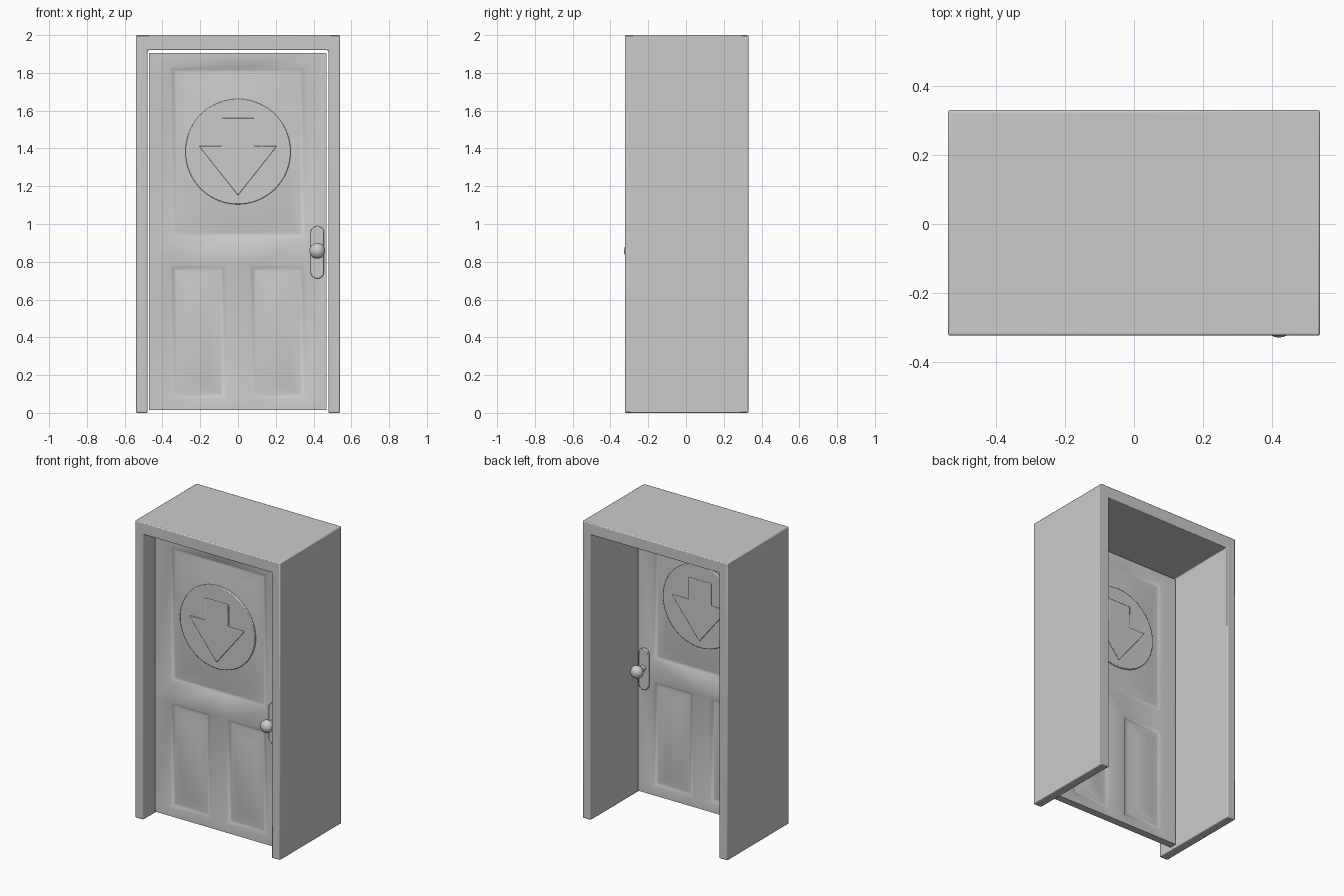
import bpy, bmesh, math
from mathutils import Matrix

if "Cube" in bpy.data.objects:
    bpy.data.objects.remove(bpy.data.objects["Cube"])

DOOR_Y = -0.185   # centre plane of the door leaf


def finish(name, bm, y=0.0, bevel=0.0, mirror=False, angle=40):
    bmesh.ops.recalc_face_normals(bm, faces=bm.faces)
    me = bpy.data.meshes.new(name)
    bm.to_mesh(me)
    bm.free()
    ob = bpy.data.objects.new(name, me)
    ob.location.y = y
    bpy.context.collection.objects.link(ob)
    if bevel:
        b = ob.modifiers.new("bevel", 'BEVEL')
        b.width, b.segments, b.limit_method = bevel, 2, 'ANGLE'
    if mirror:
        m = ob.modifiers.new("both_sides", 'MIRROR')
        m.use_axis = (False, True, False)
    bpy.ops.object.select_all(action='DESELECT')
    ob.select_set(True)
    bpy.context.view_layer.objects.active = ob
    bpy.ops.object.shade_smooth_by_angle(angle=math.radians(angle))
    return ob


def prism(name, pts, y0, y1, **kw):
    """Extrude an x-z outline from y0 to y1."""
    bm = bmesh.new()
    f = bm.faces.new([bm.verts.new((x, y0, z)) for x, z in pts])
    ext = bmesh.ops.extrude_face_region(bm, geom=[f])
    for v in ext["geom"]:
        if isinstance(v, bmesh.types.BMVert):
            v.co.y = y1
    if not any(abs(g.calc_center_median().y - y0) < 1e-6 for g in bm.faces):
        bm.faces.new([v for v in bm.verts if abs(v.co.y - y0) < 1e-6])
    return finish(name, bm, **kw)


def arc(cx, cz, r, a0, a1, n):
    return [(cx + r * math.cos(math.radians(a0 + (a1 - a0) * i / n)),
             cz + r * math.sin(math.radians(a0 + (a1 - a0) * i / n))) for i in range(n + 1)]


# Door frame: deep upside-down U
prism("door_frame", [(-.54, 0), (-.54, 2), (.54, 2), (.54, 0), (.478, 0),
                     (.478, 1.92), (-.478, 1.92), (-.478, 0)],
      -.324, .33, bevel=.006)

# Door leaf: half slab with three raised panels, mirrored to the back
xs = [-.47, -.36, -.06, .06, .36, .468]
zs = [.015, .07, .785, .92, 1.835, 1.905]
bm = bmesh.new()
grid = [[bm.verts.new((x, -.025, z)) for x in xs] for z in zs]
cells = {}
for j in range(5):
    for i in range(5):
        cells[i, j] = bm.faces.new((grid[j][i], grid[j][i + 1],
                                    grid[j + 1][i + 1], grid[j + 1][i]))
bm.normal_update()
rim = bmesh.ops.extrude_edge_only(bm, edges=[e for e in bm.edges if e.is_boundary])
for v in rim["geom"]:
    if isinstance(v, bmesh.types.BMVert):
        v.co.y = 0
lower = [cells[1, 1], cells[3, 1]]
upper = bmesh.ops.dissolve_faces(bm, faces=[cells[i, 3] for i in (1, 2, 3)])["region"]
bm.normal_update()
for face in lower + upper:
    for thick, depth in ((.018, -.013), (.015, 0), (.066, .014)):
        bmesh.ops.inset_individual(bm, faces=[face], thickness=thick, depth=depth,
                                   use_even_offset=True)
        bm.normal_update()
finish("door_leaf", bm, y=DOOR_Y, mirror=True)

# Round medallion and down arrow
prism("medallion", arc(0, 1.383, .279, 0, 355, 71), -.036, -.005,
      y=DOOR_Y, bevel=.005, mirror=True)
prism("down_arrow", [(-.086, 1.56), (.086, 1.56), (.086, 1.412), (.206, 1.412),
                     (0, 1.152), (-.206, 1.412), (-.086, 1.412)],
      -.045, -.02, y=DOOR_Y, bevel=.004, mirror=True)

# Handle plate
prism("handle_plate", arc(.42, .953, .036, 0, 180, 16) + arc(.42, .747, .036, 180, 360, 16),
      -.04, -.01, y=DOOR_Y, bevel=.004, mirror=True)

# Knob stem and knob
bm = bmesh.new()
bmesh.ops.create_cone(bm, cap_ends=True, segments=24, radius1=.02, radius2=.016, depth=.07,
                      matrix=Matrix.Translation((.42, -.065, .858)) @ Matrix.Rotation(math.pi / 2, 4, 'X'))
finish("knob_stem", bm, y=DOOR_Y, mirror=True)
bm = bmesh.new()
bmesh.ops.create_uvsphere(bm, u_segments=32, v_segments=16, radius=1,
                          matrix=Matrix.Translation((.42, -.107, .858))
                          @ Matrix.Rotation(math.pi / 2, 4, 'X')
                          @ Matrix.Diagonal((.042, .042, .037, 1)))
finish("knob", bm, y=DOOR_Y, mirror=True)
